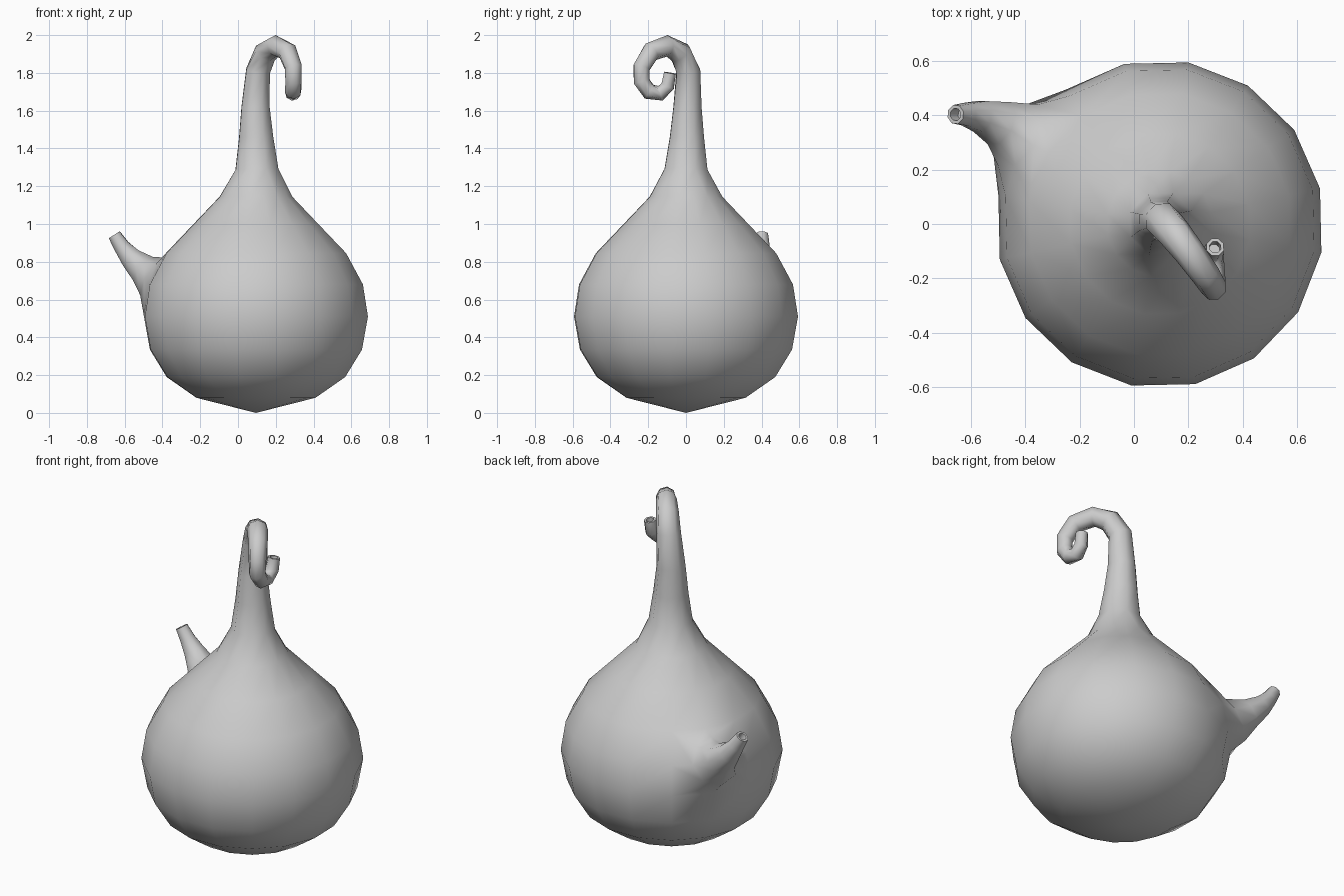
import bpy, bmesh
from math import sin, cos, radians, tau
from mathutils import Vector

cube = bpy.data.objects.get("Cube")
if cube:
    bpy.data.objects.remove(cube)

SIDES = 16
TURN = radians(12.5)
bm = bmesh.new()


def frame_ring(centre, tangent, ref, radius, start, n=8):
    """Circle of vertices square to the tangent, starting from the ref direction."""
    u = (ref - tangent * ref.dot(tangent)).normalized()
    v = tangent.cross(u)
    angles = [start + tau * i / n for i in range(n)]
    return [bm.verts.new(centre + (u * cos(a) + v * sin(a)) * radius) for a in angles]


def skin(a, b):
    for i in range(len(a)):
        j = (i + 1) % len(a)
        bm.faces.new((a[i], a[j], b[j], b[i]))


def tube(path, ref, start):
    """Rings along a path of (x, y, z, radius), with a hollow tip."""
    pts = [Vector(p[:3]) for p in path]
    rings = []
    for i, p in enumerate(path):
        t = (pts[min(i + 1, len(pts) - 1)] - pts[max(i - 1, 0)]).normalized()
        rings.append(frame_ring(pts[i], t, ref, p[3], start))
    tip_radius = path[-1][3]
    rings.append(frame_ring(pts[-1], t, ref, tip_radius * 0.65, start))
    rings.append(frame_ring(pts[-1] - t * 0.05, t, ref, tip_radius * 0.6, start))
    for a, b in zip(rings, rings[1:]):
        skin(a, b)
    bm.faces.new(rings[-1])
    return rings[0]


# Round body: rings turned about a vertical axis
profile = [(0.32, 0.08), (0.48, 0.19), (0.57, 0.335), (0.602, 0.51),
           (0.575, 0.68), (0.485, 0.845), (0.335, 1.0), (0.195, 1.145)]
up = Vector((0, 0, 1))
body = [frame_ring(Vector((0.095, 0, z)), up, Vector((1, 0, 0)), r, TURN, SIDES)
        for r, z in profile]
for a, b in zip(body, body[1:]):
    skin(a, b)
pole = bm.verts.new((0.095, 0, 0))
for i in range(SIDES):
    bm.faces.new((body[0][(i + 1) % SIDES], body[0][i], pole))

# Neck and curled stem, with half as many sides as the body
stem_path = [
    (0.1, 0, 1.29, 0.122), (0.096, 0.005, 1.46, 0.097),
    (0.093, 0.008, 1.62, 0.08), (0.106, 0.012, 1.81, 0.068),
    (0.145, -0.03, 1.905, 0.063), (0.2, -0.1, 1.943, 0.057),
    (0.262, -0.185, 1.912, 0.053), (0.293, -0.235, 1.83, 0.048),
    (0.293, -0.235, 1.755, 0.046), (0.292, -0.195, 1.7, 0.044),
    (0.29, -0.135, 1.692, 0.041), (0.293, -0.097, 1.73, 0.038),
    (0.298, -0.085, 1.8, 0.034)]
half_step = TURN + tau / SIDES / 2
neck = tube(stem_path, Vector((cos(half_step), sin(half_step), 0)), 0)
top = body[-1]
for j in range(8):
    a, b, c = top[2 * j], top[2 * j + 1], top[(2 * j + 2) % SIDES]
    bm.faces.new((a, b, neck[j]))
    bm.faces.new((b, c, neck[(j + 1) % 8], neck[j]))

# Spout: open a patch of the body around one vertex and draw it outward
k, mid = 6, 4
patch = [(-1, -1), (0, -1), (1, -1), (1, 0), (1, 1), (0, 1), (-1, 1), (-1, 0)]
rim = [body[mid + dz][k + da] for da, dz in patch]
bm.verts.remove(body[mid][k])
side = TURN + k * tau / SIDES
spout_path = [
    (-0.425, 0.325, 0.705, 0.135), (-0.495, 0.37, 0.755, 0.088),
    (-0.565, 0.395, 0.818, 0.062), (-0.615, 0.402, 0.88, 0.045),
    (-0.655, 0.402, 0.943, 0.036)]
spout = tube(spout_path, Vector((-sin(side), cos(side), 0)), radians(-135))
skin(rim, spout)

bmesh.ops.recalc_face_normals(bm, faces=bm.faces[:])
mesh = bpy.data.meshes.new("gourd_bottle")
bm.to_mesh(mesh)
bm.free()
gourd = bpy.data.objects.new("gourd_bottle", mesh)
bpy.context.collection.objects.link(gourd)

# Plain grey skin
grey = bpy.data.materials.new("plain_grey")
grey.use_nodes = True
colour = (0.6, 0.6, 0.6, 1)
grey.diffuse_color = colour
grey.node_tree.nodes["Principled BSDF"].inputs["Base Color"].default_value = colour
mesh.materials.append(grey)

# Smooth skin, crisp only at the hollow tips
bpy.ops.object.select_all(action='DESELECT')
gourd.select_set(True)
bpy.context.view_layer.objects.active = gourd
bpy.ops.object.shade_smooth_by_angle(angle=radians(60))
